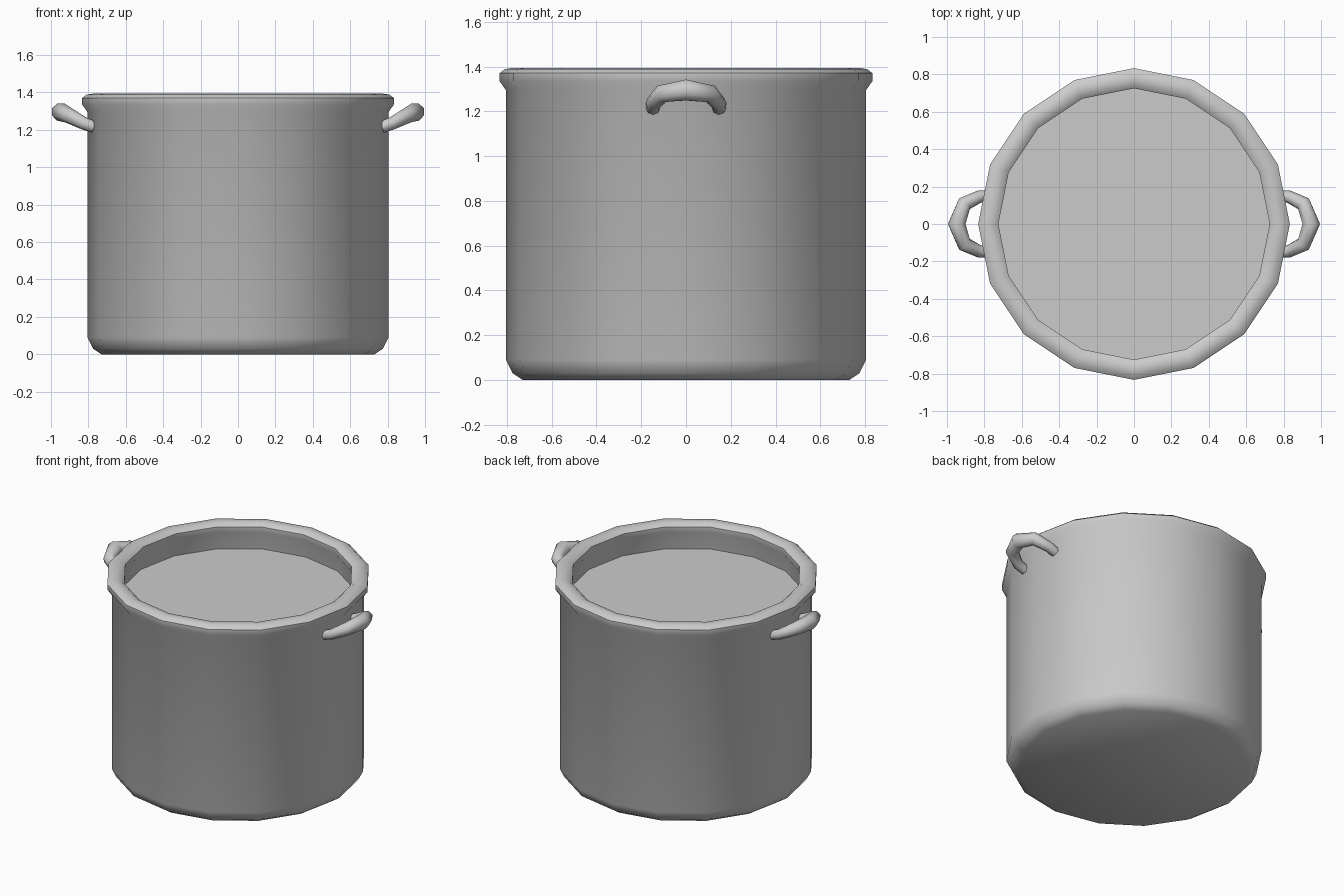
import bpy, bmesh, math

if "Cube" in bpy.data.objects:
    bpy.data.objects.remove(bpy.data.objects["Cube"])

SIDES = 16


def finish(obj, angle=50):
    bpy.ops.object.select_all(action='DESELECT')
    obj.select_set(True)
    bpy.context.view_layer.objects.active = obj
    bpy.ops.object.shade_smooth_by_angle(angle=math.radians(angle))


def lathe(name, profile, closed=False):
    """Revolve an (r, z) profile about the z axis."""
    bm = bmesh.new()
    vs = [bm.verts.new((r, 0, z)) for r, z in profile]
    pairs = list(zip(vs, vs[1:])) + ([(vs[-1], vs[0])] if closed else [])
    edges = [bm.edges.new(p) for p in pairs]
    bmesh.ops.spin(bm, geom=vs + edges, cent=(0, 0, 0), axis=(0, 0, 1),
                   angle=math.tau, steps=SIDES, use_merge=False)
    bmesh.ops.remove_doubles(bm, verts=bm.verts, dist=0.0005)
    bmesh.ops.recalc_face_normals(bm, faces=bm.faces)
    mesh = bpy.data.meshes.new(name)
    bm.to_mesh(mesh)
    bm.free()
    obj = bpy.data.objects.new(name, mesh)
    bpy.context.collection.objects.link(obj)
    finish(obj)
    return obj


# Pot: outer wall, rolled rim, inner wall and floor
lathe("pot_body", [
    (0, 0), (0.73, 0), (0.775, 0.03), (0.805, 0.09), (0.805, 1.295),
    (0.833, 1.335), (0.833, 1.37), (0.81, 1.388), (0.778, 1.393),
    (0.748, 1.388), (0.725, 1.37), (0.725, 1.335), (0.742, 1.30),
    (0.742, 0.07), (0.71, 0.03), (0, 0.03)])

# Surface of the contents, just below the rim
bpy.ops.mesh.primitive_circle_add(vertices=SIDES, radius=0.742, fill_type='NGON',
                                  location=(0, 0, 1.21), rotation=(0, 0, math.pi / 2))
bpy.context.object.name = "contents_surface"

# Side handles: tapered tube loop, mirrored to the other side
half = [(0.77, 0.147, 1.215, 0.032), (0.825, 0.147, 1.235, 0.034),
        (0.907, 0.108, 1.278, 0.042), (0.948, 0.0, 1.295, 0.05)]
path = half + [(x, -y, z, r) for x, y, z, r in reversed(half[:-1])]
curve = bpy.data.curves.new("handles", 'CURVE')
curve.dimensions = '3D'
curve.bevel_depth = 1.0
curve.bevel_resolution = 2
curve.use_fill_caps = True
spline = curve.splines.new('POLY')
spline.points.add(len(path) - 1)
for p, (x, y, z, r) in zip(spline.points, path):
    p.co = (x, y, z, 1)
    p.radius = r
handles = bpy.data.objects.new("handles", curve)
bpy.context.collection.objects.link(handles)
bpy.ops.object.select_all(action='DESELECT')
handles.select_set(True)
bpy.context.view_layer.objects.active = handles
bpy.ops.object.convert(target='MESH')
handles = bpy.context.object
finish(handles, 60)
handles.modifiers.new("mirror", 'MIRROR').use_axis = (True, False, False)
